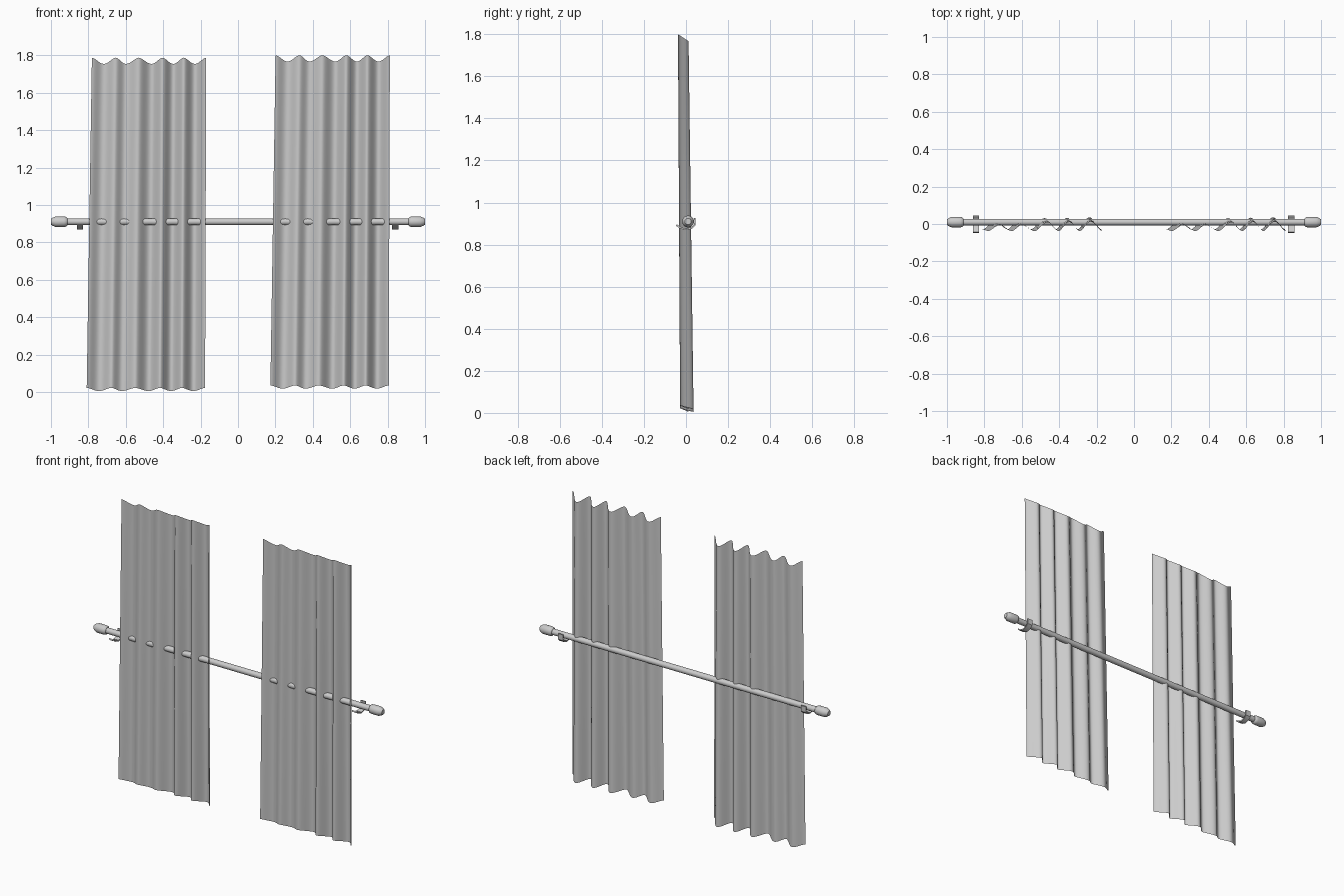
import bpy, bmesh, math
from mathutils import Vector

cube = bpy.data.objects.get("Cube")
if cube:
    bpy.data.objects.remove(cube)

grey = bpy.data.materials.new("plain grey")
grey.use_nodes = True
GREY = (0.6, 0.6, 0.6, 1)
grey.diffuse_color = GREY
grey.node_tree.nodes["Principled BSDF"].inputs["Base Color"].default_value = GREY

ROD_Y, ROD_Z = 0.01, 0.91


def make(name, verts, faces, angle=40):
    mesh = bpy.data.meshes.new(name)
    mesh.from_pydata(verts, [], faces)
    bm = bmesh.new()
    bm.from_mesh(mesh)
    bmesh.ops.recalc_face_normals(bm, faces=bm.faces)
    bm.to_mesh(mesh)
    bm.free()
    mesh.materials.append(grey)
    obj = bpy.data.objects.new(name, mesh)
    bpy.context.collection.objects.link(obj)
    bpy.ops.object.select_all(action='DESELECT')
    obj.select_set(True)
    bpy.context.view_layer.objects.active = obj
    bpy.ops.object.shade_smooth_by_angle(angle=math.radians(angle))
    return obj


def lathe_x(name, profile, sides=24):
    """Turn (x, radius) points around the rod's axis, with closed ends."""
    verts, faces = [], []
    for x, r in profile:
        for i in range(sides):
            a = math.tau * i / sides
            verts.append((x, ROD_Y + r * math.cos(a), ROD_Z + r * math.sin(a)))
    for k in range(len(profile) - 1):
        for i in range(sides):
            j = (i + 1) % sides
            faces.append((k * sides + i, k * sides + j,
                          (k + 1) * sides + j, (k + 1) * sides + i))
    faces.append(tuple(range(sides)))
    faces.append(tuple(range(len(verts) - sides, len(verts))))
    return make(name, verts, faces)


# Pleats: fold position along x, and depth (front folds and back folds alternate)
FOLDS = [(-0.795, -0.033), (-0.73, 0.003), (-0.665, -0.033), (-0.61, 0.003),
         (-0.54, -0.033), (-0.47, 0.02), (-0.41, -0.033), (-0.352, 0.022),
         (-0.295, -0.033), (-0.235, 0.024), (-0.173, -0.033)]
STEPS, ROWS = 8, 6


def pleat_points():
    pts = []
    for k in range(len(FOLDS) - 1):
        (x0, y0), (x1, y1) = FOLDS[k], FOLDS[k + 1]
        for s in range(STEPS + (k == len(FOLDS) - 2)):
            t = s / STEPS
            f = (0.5 - 0.5 * math.cos(math.pi * t))
            back = (f if k % 2 == 0 else 1 - f) ** 0.85
            front_y, back_y = min(y0, y1), max(y0, y1)
            pts.append((x0 + (x1 - x0) * t, front_y + (back_y - front_y) * back, back))
    return pts


def curtain(name, dx, dz):
    pts = pleat_points()
    n = len(pts)
    verts, faces = [], []
    for r in range(ROWS + 1):
        h = r / ROWS
        for x, y, back in pts:
            low, high = 0.022 - 0.017 * back, 1.787 - 0.033 * back
            # the cloth leans forward at the top and flares at the bottom
            flare = (x + 0.173) * 0.035 * (0.5 - h)
            spread = 1 + 0.24 * (0.5 - h)
            verts.append((x + dx + flare - 0.006 * (0.5 - h),
                          -0.033 + (y + 0.033) * spread + 0.01 * (0.5 - h),
                          low + (high - low) * h + dz))
    for r in range(ROWS):
        for i in range(n - 1):
            a = r * n + i
            faces.append((a, a + 1, a + n + 1, a + n))
    return make(name, verts, faces, 60)


curtain("right_curtain", 0, 0)
curtain("left_curtain", 0.982, 0.013)

# Rod with a finial at each end
lathe_x("rod", [(-0.93, 0.018), (0.93, 0.018)])
for side, s in (("right", -1), ("left", 1)):
    lathe_x(side + "_finial", [(s * 0.912, 0.019), (s * 0.918, 0.026), (s * 0.93, 0.028),
                               (s * 0.975, 0.028), (s * 0.99, 0.022), (s, 0.015)])

# Bracket: a strap cupped under the rod with an upright at the back
STRAP = [(-0.046, 0.893), (-0.026, 0.88), (0, 0.872), (0.026, 0.879),
         (0.041, 0.893), (0.041, 0.927)]


def bracket(name, x, half=0.017, thick=0.008):
    pts = [Vector(p) for p in STRAP]
    verts, faces = [], []
    for i, p in enumerate(pts):
        d = (pts[min(i + 1, len(pts) - 1)] - pts[max(i - 1, 0)]).normalized()
        off = Vector((-d.y, d.x)) * thick / 2
        for sx, q in ((-1, p - off), (1, p - off), (1, p + off), (-1, p + off)):
            verts.append((x + sx * half, q.x, q.y))
    for i in range(len(pts) - 1):
        for c in range(4):
            e = (c + 1) % 4
            faces.append((i * 4 + c, i * 4 + e, i * 4 + 4 + e, i * 4 + 4 + c))
    last = len(verts) - 4
    faces += [(0, 1, 2, 3), tuple(range(last, last + 4))]
    return make(name, verts, faces, 30)


bracket("right_bracket", -0.845)
bracket("left_bracket", 0.84)
